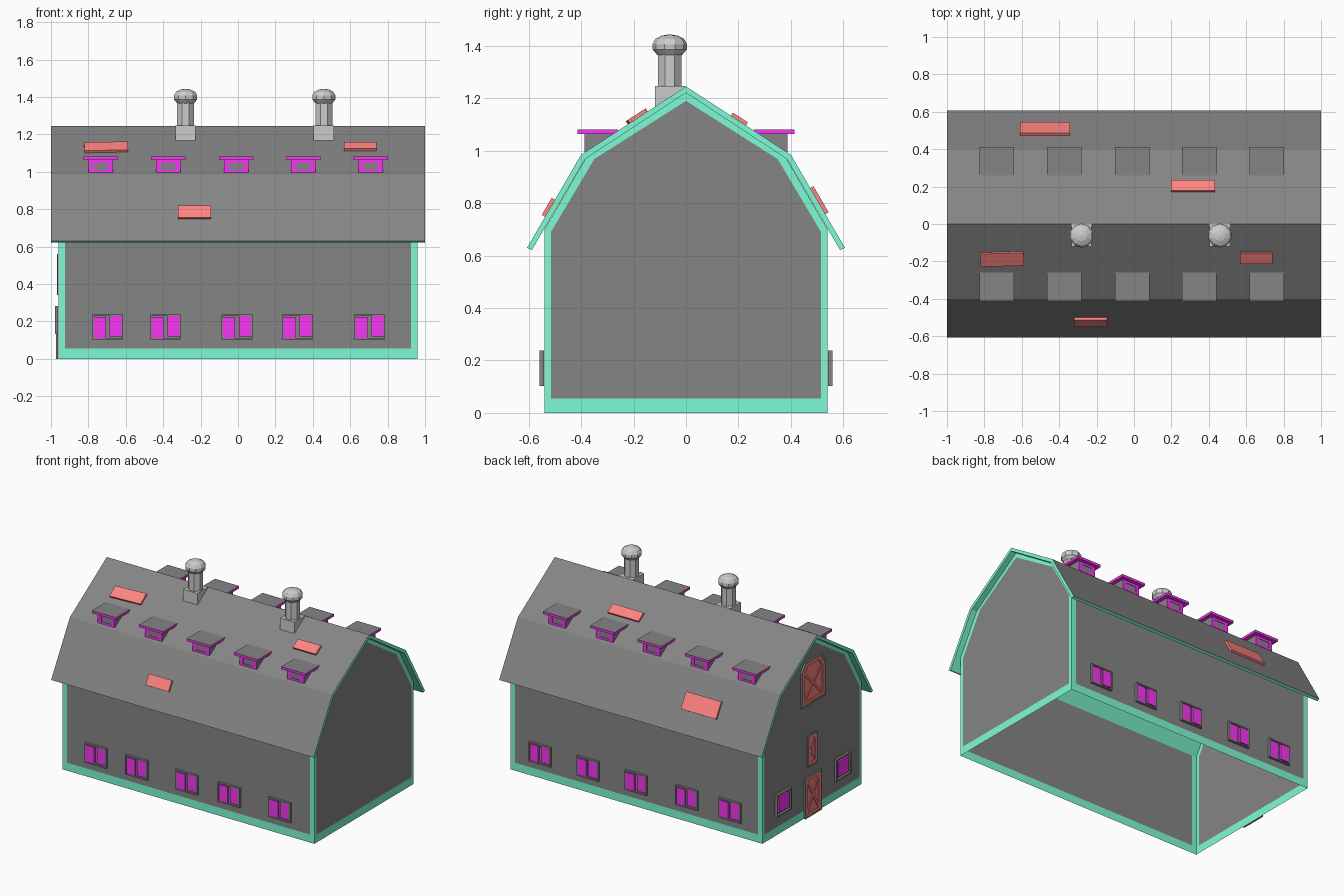
import bpy, bmesh, math
from mathutils import Matrix, Vector

if "Cube" in bpy.data.objects:
    bpy.data.objects.remove(bpy.data.objects["Cube"])


def colour(name, rgb):
    m = bpy.data.materials.new(name)
    m.diffuse_color = (*rgb, 1)
    m.use_nodes = True
    m.node_tree.nodes["Principled BSDF"].inputs["Base Color"].default_value = m.diffuse_color
    return m


DARK = colour("dark_grey", (0.235, 0.235, 0.235))
TEAL = colour("teal_trim", (0.21, 0.97, 0.66))
PINK = colour("magenta_paint", (0.95, 0.035, 0.90))
RED = colour("red_paint", (1.0, 0.23, 0.22))


def frame(origin, u, v):
    """Local frame: u across, v up, third axis pointing out of the surface."""
    u, v = Vector(u).normalized(), Vector(v).normalized()
    m = Matrix((u, v, u.cross(v))).transposed().to_4x4()
    m.translation = origin
    return m


def rect(u, v, w, h):
    return [(u - w / 2, v - h / 2), (u + w / 2, v - h / 2), (u + w / 2, v + h / 2), (u - w / 2, v + h / 2)]


def prism(bm, pts, n0, n1, M):
    a = [bm.verts.new(M @ Vector((*p, n0))) for p in pts]
    b = [bm.verts.new(M @ Vector((*p, n1))) for p in pts]
    bm.faces.new(a[::-1])
    bm.faces.new(b)
    for i in range(len(a)):
        j = (i + 1) % len(a)
        bm.faces.new((a[i], a[j], b[j], b[i]))


def ring(bm, outer, inner, n0, n1, M):
    vs = [[bm.verts.new(M @ Vector((*p, n))) for p in pts]
          for pts, n in ((outer, n0), (outer, n1), (inner, n1), (inner, n0))]
    k = len(outer)
    for r in range(4):
        for i in range(k):
            j, s = (i + 1) % k, (r + 1) % 4
            bm.faces.new((vs[r][i], vs[r][j], vs[s][j], vs[s][i]))


def lathe(bm, prof, seg, c):
    rings = [[bm.verts.new((c[0] + r * math.cos(t), c[1] + r * math.sin(t), z))
              for t in [2 * math.pi * (i + 0.5) / seg for i in range(seg)]] for r, z in prof]
    bm.faces.new(rings[0])
    bm.faces.new(rings[-1])
    for a, b in zip(rings, rings[1:]):
        for i in range(seg):
            j = (i + 1) % seg
            bm.faces.new((a[i], a[j], b[j], b[i]))


def finish(name, bm, *mats, recalc=True):
    if recalc:
        bmesh.ops.recalc_face_normals(bm, faces=bm.faces)
    me = bpy.data.meshes.new(name)
    bm.to_mesh(me)
    bm.free()
    for m in mats:
        me.materials.append(m)
    ob = bpy.data.objects.new(name, me)
    bpy.context.collection.objects.link(ob)
    return ob


def solid(name, mat, M, *slabs):
    bm = bmesh.new()
    for pts, n0, n1 in slabs:
        prism(bm, pts, n0, n1, M)
    return finish(name, bm, *([mat] if mat else []))


X, Y = 0.96, 0.54
FRONT = frame((0, -Y, 0), (1, 0, 0), (0, 0, 1))
BACK = frame((0, Y, 0), (-1, 0, 0), (0, 0, 1))
LEFT = frame((-X, 0, 0), (0, -1, 0), (0, 0, 1))
RIGHT = frame((X, 0, 0), (0, 1, 0), (0, 0, 1))


# Walls: open-bottomed sheets, each a dark panel inside a teal border
def wall(name, M, outer, inner):
    t, g = bmesh.new(), bmesh.new()
    o = [t.verts.new(M @ Vector((*p, 0))) for p in outer]
    i = [t.verts.new(M @ Vector((*p, 0))) for p in inner]
    for a in range(len(o)):
        b = (a + 1) % len(o)
        if (outer[a][1], outer[b][1]) != (inner[a][1], inner[b][1]):
            t.faces.new((o[a], o[b], i[b], i[a]))
    g.faces.new([g.verts.new(M @ Vector((*p, 0))) for p in inner])
    finish(name + "_trim", t, TEAL, recalc=False)
    finish(name, g, DARK, recalc=False)


def mirror_profile(half):
    return half + [(-y, z) for y, z in reversed(half) if y != 0]


gable_out = mirror_profile([(-Y, 0), (-Y, 0.70), (-0.383, 0.97), (0, 1.222)])[::-1]
gable_in = mirror_profile([(-0.515, 0.055), (-0.515, 0.69), (-0.35, 0.968), (0, 1.19)])[::-1]
for nm, M in (("left_wall", LEFT), ("right_wall", RIGHT)):
    wall(nm, M, gable_out[::-1], gable_in[::-1])
for nm, M in (("front_wall", FRONT), ("back_wall", BACK)):
    wall(nm, M, [(-X, 0), (X, 0), (X, 0.70), (-X, 0.70)],
         [(-0.925, 0.055), (0.925, 0.055), (0.925, 0.70), (-0.925, 0.70)])

# Gambrel roof: dark on top, teal edges and underside
bm = bmesh.new()
top = mirror_profile([(-0.606, 0.63), (-0.40, 0.985), (0, 1.245)])
under = mirror_profile([(-0.588, 0.621), (-0.385, 0.968), (0, 1.221)])
prism(bm, top + under[::-1], -1, 1, frame((0, 0, 0), (0, 1, 0), (0, 0, 1)))
bmesh.ops.recalc_face_normals(bm, faces=bm.faces)
for f in bm.faces:
    f.material_index = 0 if f.normal.z > 0.1 else 1
finish("gambrel_roof", bm, DARK, TEAL)


# Windows: dark frame with one or two magenta panes
def window(name, M, u, v, w, h, panes):
    bm = bmesh.new()
    ring(bm, rect(u, v, w, h), rect(u, v, w - 0.018, h - 0.018), 0.002, 0.018, M)
    finish(name + "_frame", bm, DARK)
    solid(name + "_panes", PINK, M, *[(rect(u + du, v + dv, pw, ph), 0.003, 0.016) for du, dv, pw, ph in panes])


double = [(-0.043, -0.003, 0.066, 0.113), (0.043, 0.003, 0.066, 0.109)]
for x in (-0.697, -0.387, -0.005, 0.318, 0.703):
    window("front_window", FRONT, x, 0.17, 0.166, 0.135, double)
for x in (0.727, 0.362, -0.004, -0.39, -0.72):
    window("back_window", BACK, -x, 0.17, 0.166, 0.135, double)
for y in (-0.323, 0.323):
    window("left_window", LEFT, y, 0.207, 0.16, 0.15, [(0, 0, 0.11, 0.105)])


# Doors: dark surround, red panel, red border and cross braces
def door(name, half, v0, v1, cut, depth):
    def outline(d):
        a, b, t = half - d, v0 + d, v1 - d
        return [(-a, b), (a, b), (a, t - cut), (a - cut * 0.7, t), (-a + cut * 0.7, t), (-a, t - cut)]
    bm = bmesh.new()
    ring(bm, outline(0), outline(0.012), 0.002, depth, LEFT)
    finish(name + "_surround", bm, DARK)
    bm = bmesh.new()
    prism(bm, outline(0.012), 0.002, depth * 0.4, LEFT)
    ring(bm, outline(0.012), outline(0.03), depth * 0.4, depth * 0.9, LEFT)
    for s in (-1, 1):
        a, b = Vector((-s * (half - 0.025), v0 + 0.025)), Vector((s * (half - 0.025), v1 - 0.025 - cut * 0.6))
        d = (b - a).normalized() * 0.008
        n = Vector((-d.y, d.x))
        prism(bm, [a - n, b - n, b + n, a + n], depth * 0.4, depth * 0.8, LEFT)
    finish(name, bm, RED)


door("ground_door", 0.09, 0.0, 0.28, 0.002, 0.014)
door("middle_door", 0.056, 0.34, 0.56, 0.02, 0.008)
door("hay_door", 0.13, 0.775, 1.075, 0.06, 0.014)

# Dormers along both upper slopes
for side, u in (("front", 1), ("back", -1)):
    M = frame((0, -0.385 * u, 0), (u, 0, 0), (0, 0, 1))
    for x in (-0.733, -0.373, -0.01, 0.349, 0.71):
        c = x * u
        solid(side + "_dormer_body", DARK, M, (rect(c, 1.02, 0.13, 0.09), -0.13, 0))
        bm = bmesh.new()
        ring(bm, rect(c, 1.03, 0.13, 0.07), rect(c, 1.028, 0.078, 0.037), 0, 0.003, M)
        finish(side + "_dormer_frame", bm, PINK)
        solid(side + "_dormer_eave", PINK, M, (rect(c, 1.071, 0.184, 0.015), -0.125, 0.028))
        solid(side + "_dormer_roof", DARK, M, (rect(c, 1.0795, 0.184, 0.002), -0.126, 0.028))


# Red roof patches lying on the slopes: x, y, length, width, twist
def patch(x, y, length, width, twist):
    s = 1 if y < 0 else -1
    a = abs(y)
    z, slope = (1.245 - 0.65 * a, 0.65) if a < 0.4 else (0.985 - (a - 0.4) * 1.717, 1.717)
    M = frame((x, y, z), (s, 0, 0), (0, s, slope)) @ Matrix.Rotation(math.radians(twist), 4, 'Z')
    solid("roof_patch", RED, M, (rect(0, 0, length, width), -0.004, 0.014))


for p in ((-0.705, -0.184, 0.233, 0.082, 2), (0.653, -0.177, 0.175, 0.068, 0), (-0.233, -0.519, 0.176, 0.075, 0),
          (-0.475, 0.503, 0.268, 0.115, 0), (0.315, 0.200, 0.235, 0.068, 0)):
    patch(*p)

# Chimney vents (light grey): square base, octagonal shaft, faceted cap
for x in (-0.28, 0.459):
    solid("vent_base", None, frame((x, -0.06, 0), (1, 0, 0), (0, 1, 0)), (rect(0, 0, 0.108, 0.118), 1.165, 1.246))
    bm = bmesh.new()
    lathe(bm, [(0.049, 1.24), (0.049, 1.375)], 8, (x, -0.062))
    finish("vent_shaft", bm)
    bm = bmesh.new()
    lathe(bm, [(0.048, 1.366), (0.065, 1.386), (0.065, 1.408), (0.054, 1.427), (0.03, 1.439), (0.008, 1.443)],
          10, (x, -0.062))
    finish("vent_cap", bm)
